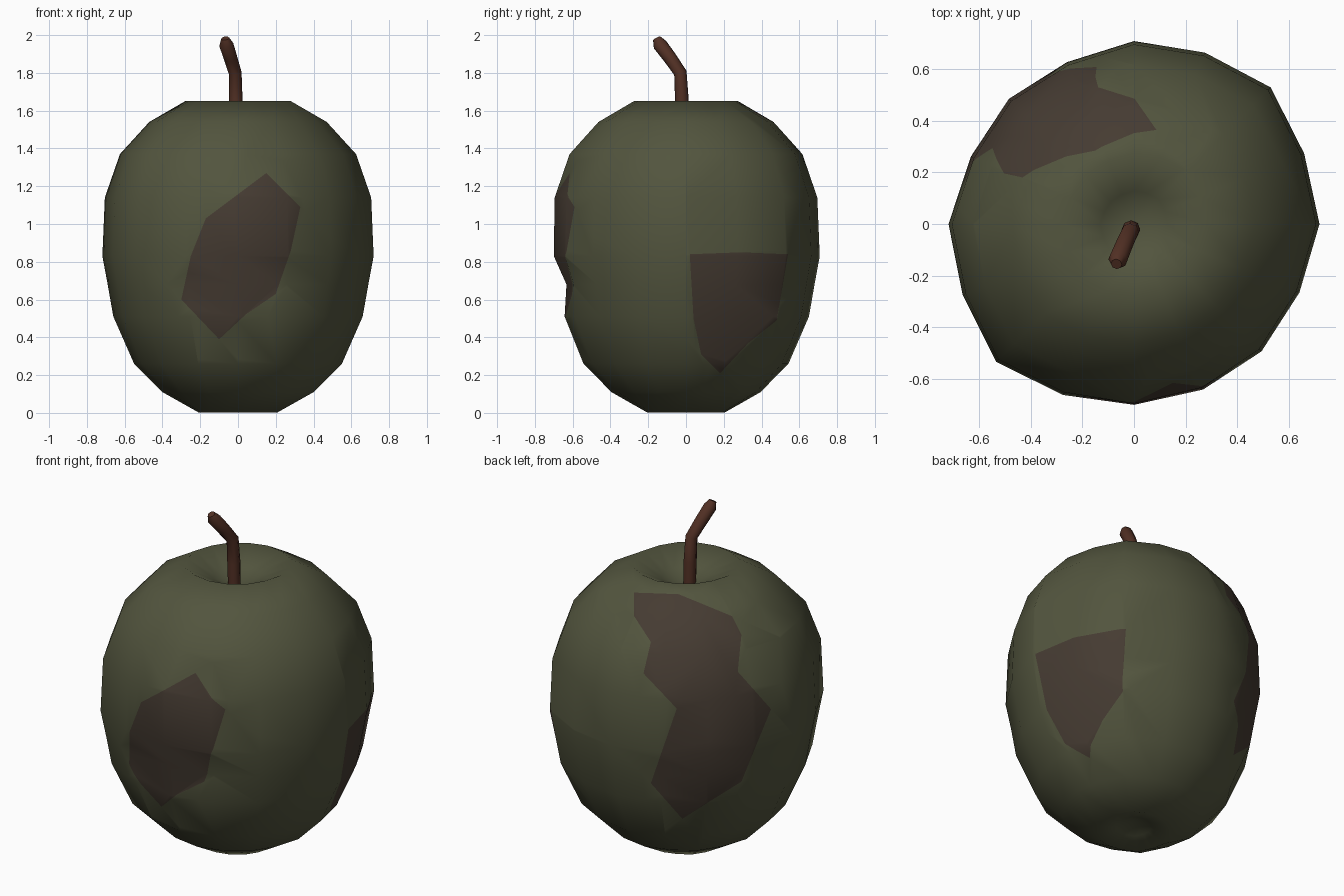
import bpy, bmesh
from math import sin, cos, pi, radians, exp
from mathutils import Vector
from mathutils.geometry import intersect_point_line

if "Cube" in bpy.data.objects:
    bpy.data.objects.remove(bpy.data.objects["Cube"])


def material(name, rgb):
    m = bpy.data.materials.new(name)
    m.diffuse_color = (*rgb, 1)
    m.use_nodes = True
    m.node_tree.nodes["Principled BSDF"].inputs["Base Color"].default_value = m.diffuse_color
    return m


SKIN = material("olive_skin", (0.085, 0.09, 0.048))
ROT = material("brown_rot", (0.06, 0.044, 0.032))
BARK = material("stem_brown", (0.085, 0.03, 0.018))

# Profile of the fruit (radius, height) and radius by angle for its uneven section
PROFILE = [(.1, .035), (.21, .003), (.40, .11), (.55, .26), (.66, .51), (.69, .68), (.718, .83),
           (.705, 1.14), (.625, 1.37), (.47, 1.54), (.28, 1.65), (.13, 1.57)]
SECTION = [.72, .715, .75, .72, .71, .68, .687, .685,
           .72, .72, .757, .72, .71, .70, .70, .695]
N = len(SECTION)

bm = bmesh.new()
rings = []
for r, z in PROFILE:
    ring = []
    for i, s in enumerate(SECTION):
        a = 2 * pi * i / N
        k = r * s / 0.72
        x, y = k * cos(a), k * sin(a)
        # shallow dent low on the front
        if y < 0:
            y += 0.05 * exp(-((x - .05) / .25) ** 2 - ((z - .67) / .12) ** 2)
        ring.append(bm.verts.new((x, y, z)))
    rings.append(ring)
bottom, top = bm.verts.new((0, 0, .07)), bm.verts.new((0, 0, 1.51))
for i in range(N):
    j = (i + 1) % N
    for lo, hi in zip(rings, rings[1:]):
        bm.faces.new((lo[i], lo[j], hi[j], hi[i]))
    bm.faces.new((bottom, rings[0][j], rings[0][i]))
    bm.faces.new((top, rings[-1][i], rings[-1][j]))
bm.normal_update()


def inside(p, poly):
    hit = False
    for (x1, y1), (x2, y2) in zip(poly, poly[1:] + poly[:1]):
        if (y1 > p[1]) != (y2 > p[1]) and p[0] < x1 + (p[1] - y1) * (x2 - x1) / (y2 - y1):
            hit = not hit
    return hit


def rot_patch(n, u, poly):
    """Cut an outline, seen along n, into the skin and colour the faces within."""
    v = n.cross(u)
    for a, b in zip(poly, poly[1:] + poly[:1]):
        pa, pb = (u * q[0] + v * q[1] for q in (a, b))
        box = [(min(a[k], b[k]) - .01, max(a[k], b[k]) + .01) for k in (0, 1)]
        faces = []
        for f in bm.faces:
            if f.normal.dot(n) <= 0 or f.calc_center_median().dot(n) <= 0:
                continue
            pts = [(w.co.dot(u), w.co.dot(v)) for w in f.verts]
            if all(min(p[k] for p in pts) < box[k][1] and max(p[k] for p in pts) > box[k][0]
                   for k in (0, 1)):
                faces.append(f)
        geom = set(faces)
        for f in faces:
            geom.update(f.edges)
            geom.update(f.verts)
        bmesh.ops.bisect_plane(bm, geom=list(geom), dist=1e-4, plane_co=pa,
                               plane_no=(pb - pa).cross(n).normalized())
        bm.normal_update()
    for f in bm.faces:
        c = f.calc_center_median()
        if f.normal.dot(n) > 0 and c.dot(n) > 0 and inside((c.dot(u), c.dot(v)), poly):
            f.material_index = 1


# Rotten patches: front, right side, back left
rot_patch(Vector((0, -1, 0)), Vector((1, 0, 0)),
          [(.15, 1.27), (.33, 1.09), (.28, .86), (.2, .63), (.04, .52), (-.1, .39),
           (-.3, .6), (-.25, .83), (-.17, 1.03)])
rot_patch(Vector((1, 0, 0)), Vector((0, 1, 0)),
          [(.02, .84), (.29, .85), (.54, .84), (.48, .49), (.33, .37), (.18, .21),
           (.08, .31), (.04, .5)])
b, e = radians(35), radians(26)
rot_patch(Vector((-sin(b) * cos(e), cos(b) * cos(e), sin(e))), Vector((-cos(b), -sin(b), 0)),
          [(-.28, 1.32), (-.04, 1.31), (.25, 1.19), (.30, 1.09), (.28, .89), (.46, .69),
           (.30, .30), (-.02, .10), (-.19, .29), (-.05, .69), (-.23, .88), (-.19, 1.05),
           (-.28, 1.19)])

for f in bm.faces:
    f.smooth = True
mesh = bpy.data.meshes.new("fruit_body")
bm.to_mesh(mesh)
bm.free()
mesh.materials.append(SKIN)
mesh.materials.append(ROT)
bpy.context.collection.objects.link(bpy.data.objects.new("fruit_body", mesh))

# Bent stem
curve = bpy.data.curves.new("stem", 'CURVE')
curve.dimensions = '3D'
curve.bevel_depth = 0.036
curve.bevel_resolution = 2
curve.use_fill_caps = True
PATH = [(-.01, -.02, 1.5, .95), (-.012, -.022, 1.66, 1), (-.015, -.03, 1.8, .95),
        (-.04, -.085, 1.88, 1), (-.062, -.138, 1.95, 1.05), (-.068, -.155, 1.983, .6)]
sp = curve.splines.new('POLY')
sp.points.add(len(PATH) - 1)
for p, (x, y, z, r) in zip(sp.points, PATH):
    p.co = (x, y, z, 1)
    p.radius = r
sp.use_smooth = True
curve.materials.append(BARK)
bpy.context.collection.objects.link(bpy.data.objects.new("stem", curve))
